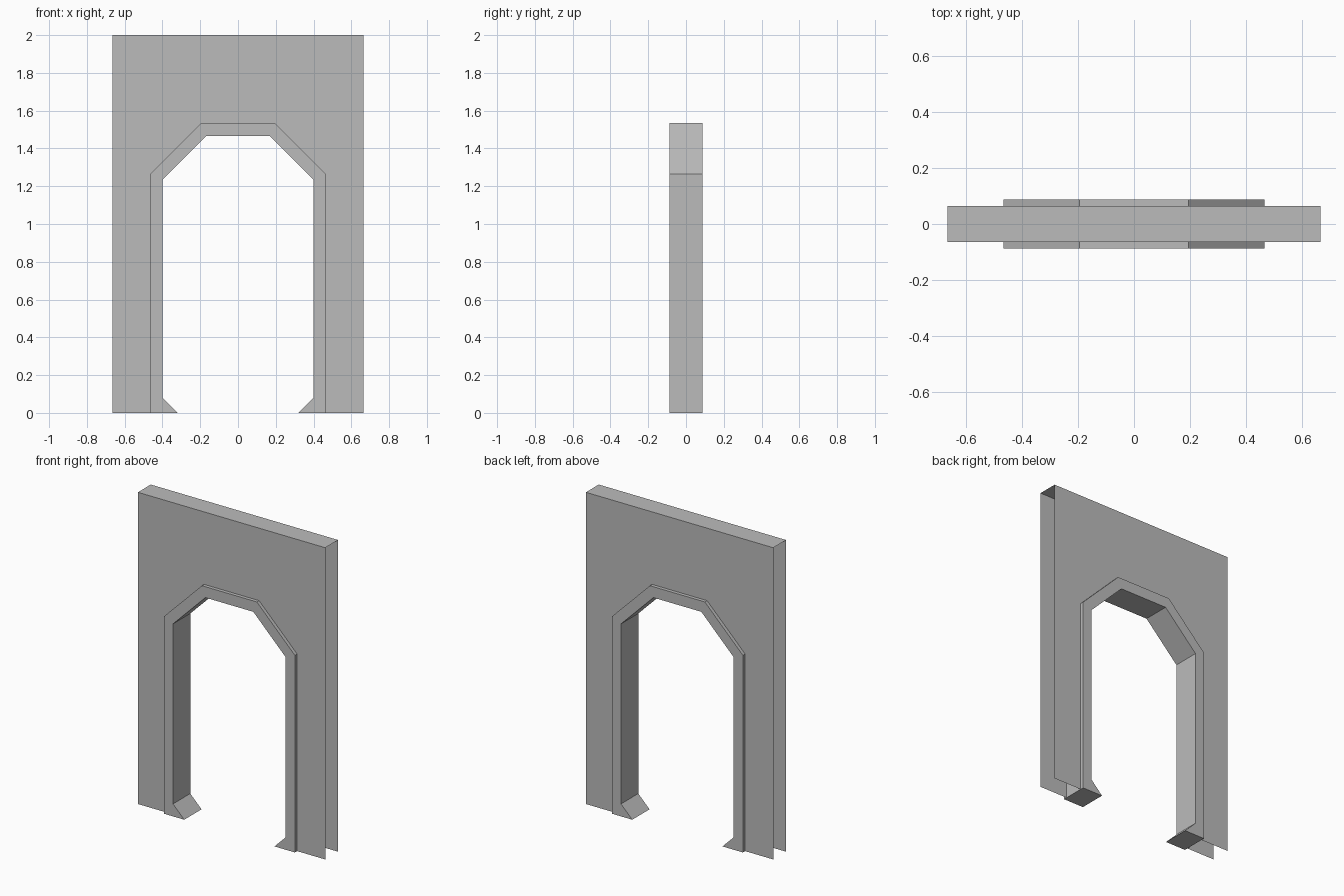
import bpy
import bmesh

if "Cube" in bpy.data.objects:
    bpy.data.objects.remove(bpy.data.objects["Cube"])

WALL_X, WALL_Y, TOP = 0.665, 0.065, 2.0
TRIM_Y = 0.0875

grey = bpy.data.materials.new("plain grey")
grey.diffuse_color = (0.5, 0.5, 0.5, 1)
grey.use_nodes = True
grey.node_tree.nodes["Principled BSDF"].inputs["Base Color"].default_value = grey.diffuse_color


def mirrored(right):
    """Complete a right-hand profile with its left-hand mirror."""
    return right + [(-x, z) for x, z in reversed(right)]


def finish(name, bm):
    mesh = bpy.data.meshes.new(name)
    bm.to_mesh(mesh)
    bm.free()
    mesh.materials.append(grey)
    obj = bpy.data.objects.new(name, mesh)
    bpy.context.collection.objects.link(obj)
    return obj


def sheet(bm, profile, y):
    """Flat face in the x-z plane, turned towards the sign of y."""
    verts = [bm.verts.new((x, y, z)) for x, z in profile]
    face = bm.faces.new(verts)
    face.normal_update()
    if face.normal.y * y < 0:
        face.normal_flip()
    return verts


# Half profiles of the arch, from the floor up to the crown
outer = [(0.465, 0), (0.465, 1.265), (0.195, 1.535)]
inner = [(0.32, 0), (0.40, 0.08), (0.40, 1.235), (0.17, 1.465)]

# Wall: front and back sheets around the arch, joined by the top only
wall = bmesh.new()
outline = mirrored(outer) + [(-WALL_X, 0), (-WALL_X, TOP), (WALL_X, TOP), (WALL_X, 0)]
front = sheet(wall, outline, -WALL_Y)
back = sheet(wall, outline, WALL_Y)
wall.faces.new([front[7], front[8], back[8], back[7]])
wall.normal_update()
for f in wall.faces:
    if f.normal.z < -0.5:
        f.normal_flip()
finish("wall", wall)

# Arch frame: solid surround with flared feet
frame = bmesh.new()
ring = mirrored(outer) + list(reversed(mirrored(inner)))
front = sheet(frame, ring, -TRIM_Y)
back = sheet(frame, ring, TRIM_Y)
for i in range(len(ring)):
    j = (i + 1) % len(ring)
    frame.faces.new([front[i], front[j], back[j], back[i]])
bmesh.ops.recalc_face_normals(frame, faces=frame.faces)
finish("arch_frame", frame)
